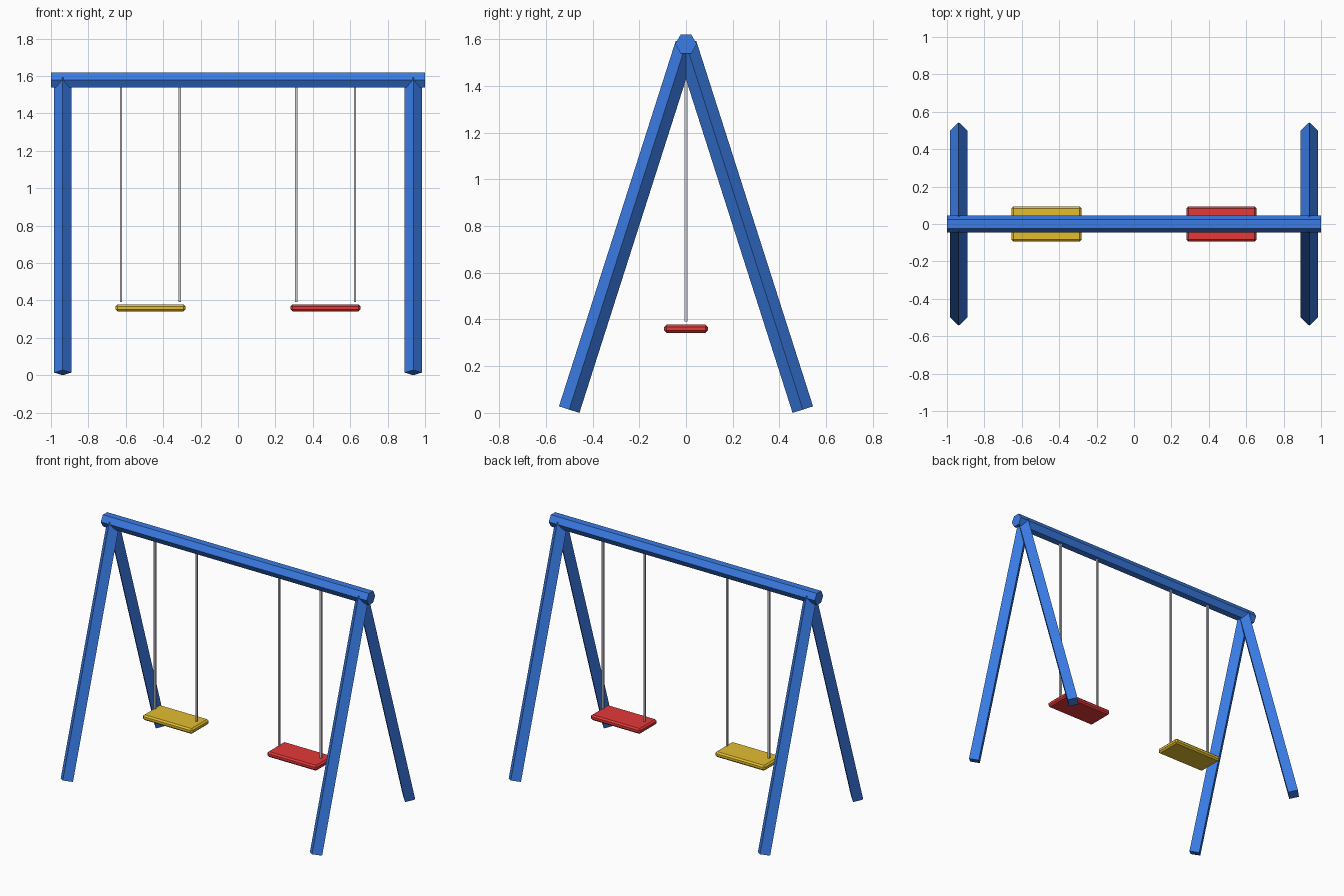
import bpy
import bmesh
from math import cos, sin, tau
from mathutils import Vector

cube = bpy.data.objects.get("Cube")
if cube:
    bpy.data.objects.remove(cube, do_unlink=True)


def material(name, rgb):
    mat = bpy.data.materials.new(name)
    mat.use_nodes = True
    colour = (*rgb, 1)
    mat.diffuse_color = colour
    mat.node_tree.nodes["Principled BSDF"].inputs["Base Color"].default_value = colour
    return mat


blue = material("blue paint", (0.042, 0.2, 0.78))
grey = material("light grey metal", (0.6, 0.6, 0.64))
red = material("red seat", (0.78, 0.04, 0.04))
yellow = material("yellow seat", (0.77, 0.51, 0.03))


def finish(name, bm, mat):
    bmesh.ops.recalc_face_normals(bm, faces=bm.faces)
    mesh = bpy.data.meshes.new(name)
    bm.to_mesh(mesh)
    bm.free()
    mesh.materials.append(mat)
    obj = bpy.data.objects.new(name, mesh)
    bpy.context.collection.objects.link(obj)
    return obj


def prism(name, start, end, radius, sides, corner, mat):
    """Straight bar between two points, with one corner facing a given direction."""
    start, end, u = Vector(start), Vector(end), Vector(corner).normalized()
    v = (end - start).normalized().cross(u)
    ring = [(u * cos(tau * i / sides) + v * sin(tau * i / sides)) * radius
            for i in range(sides)]
    bm = bmesh.new()
    low = [bm.verts.new(start + p) for p in ring]
    high = [bm.verts.new(end + p) for p in ring]
    bm.faces.new(low)
    bm.faces.new(high)
    for i in range(sides):
        j = (i + 1) % sides
        bm.faces.new((low[i], low[j], high[j], high[i]))
    return finish(name, bm, mat)


def seat(name, x, mat):
    """Flat board with chamfered edges."""
    bm = bmesh.new()
    bmesh.ops.create_cube(bm, size=1)
    bmesh.ops.scale(bm, vec=(0.374, 0.187, 0.036), verts=bm.verts)
    bmesh.ops.translate(bm, vec=(x, 0, 0.36), verts=bm.verts)
    bmesh.ops.bevel(bm, geom=bm.edges[:], offset=0.01, segments=1, affect='EDGES')
    return finish(name, bm, mat)


# Hexagonal top beam
prism("top_beam", (-1, 0, 1.579), (1, 0, 1.579), 0.046, 6, (0, 1, 0), blue)

for side, s, seat_mat in (("left", 1, red), ("right", -1, yellow)):
    # Splayed square legs, turned edge-on
    for end, t in (("front", -1), ("back", 1)):
        prism(f"{end}_{side}_leg", (s * 0.937, t * 0.5, 0.014),
              (s * 0.937, 0, 1.579), 0.046, 4, (1, 0, 0), blue)
    # Seat and its two square hanging rods
    seat(f"{side}_seat", s * 0.468, seat_mat)
    for place, x in (("inner", 0.311), ("outer", 0.625)):
        prism(f"{side}_{place}_rod", (s * x, 0, 0.392), (s * x, 0, 1.579),
              0.0085, 4, (1, 1, 0), grey)
